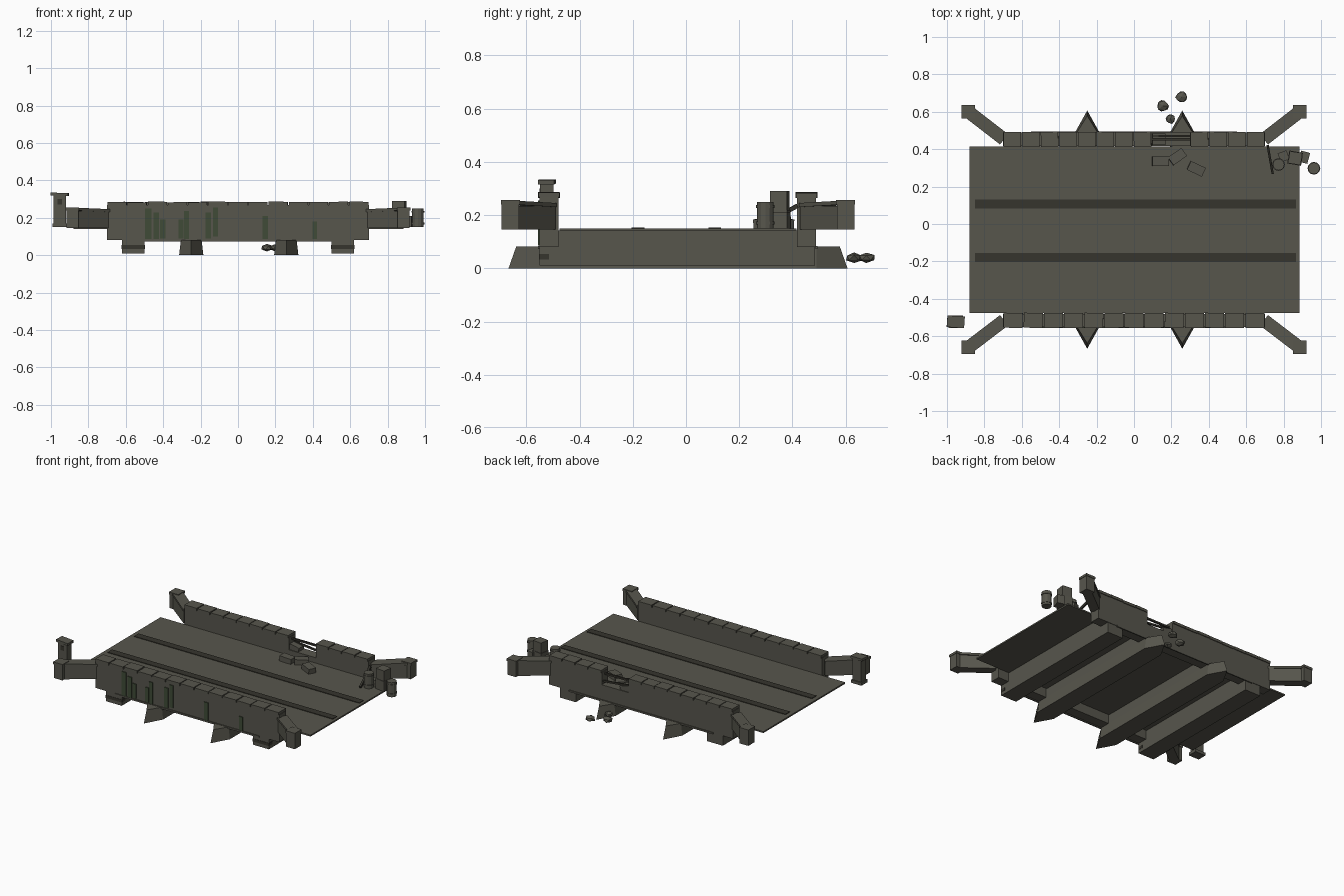
import bpy, bmesh, math, random
from mathutils import Vector, Matrix

random.seed(4)
if "Cube" in bpy.data.objects:
    bpy.data.objects.remove(bpy.data.objects["Cube"])


def material(name, rgb):
    m = bpy.data.materials.new(name)
    m.use_nodes = True
    m.diffuse_color = (*rgb, 1)
    m.node_tree.nodes["Principled BSDF"].inputs["Base Color"].default_value = (*rgb, 1)
    return m


STONE = material("weathered stone", (0.095, 0.092, 0.073))
DARK = material("dark groove", (0.037, 0.035, 0.027))
MOSS = material("moss green", (0.05, 0.07, 0.038))


def finish(name, bm, mat):
    bmesh.ops.recalc_face_normals(bm, faces=bm.faces)
    mesh = bpy.data.meshes.new(name)
    bm.to_mesh(mesh)
    bm.free()
    mesh.materials.append(mat)
    ob = bpy.data.objects.new(name, mesh)
    bpy.context.collection.objects.link(ob)
    return ob


def span(name, x, y, z, mat=STONE):
    """Box filling three (low, high) ranges."""
    size = [b - a for a, b in (x, y, z)]
    mid = [(a + b) / 2 for a, b in (x, y, z)]
    bm = bmesh.new()
    bmesh.ops.create_cube(bm, size=1, matrix=Matrix.Translation(mid) @ Matrix.Diagonal((*size, 1)))
    return finish(name, bm, mat)


def block(name, centre, size, turn=0, tilt=0, mat=STONE):
    """Box turned about z and tilted about its own y."""
    bm = bmesh.new()
    rot = Matrix.Rotation(math.radians(turn), 4, 'Z') @ Matrix.Rotation(math.radians(tilt), 4, 'Y')
    bmesh.ops.create_cube(bm, size=1, matrix=Matrix.Translation(centre) @ rot @ Matrix.Diagonal((*size, 1)))
    return finish(name, bm, mat)


def loft(name, low, high, z0, z1):
    """Solid between two matching outlines."""
    bm = bmesh.new()
    a = [bm.verts.new((*p, z0)) for p in low]
    b = [bm.verts.new((*p, z1)) for p in high]
    bm.faces.new(a)
    bm.faces.new(b)
    n = len(a)
    for i in range(n):
        j = (i + 1) % n
        bm.faces.new((a[i], a[j], b[j], b[i]))
    return finish(name, bm, STONE)


# Deck with two wheel grooves
DECK = 0.15
MID = -0.03
span("deck", (-0.88, 0.885), (-0.475, 0.415), (0.14, DECK))
for y in (-0.18, 0.108):
    span("deck_groove", (-0.85, 0.865), (y - 0.024, y + 0.024), (DECK, 0.154), DARK)

# Abutments with dark drain plates
for s in (-1, 1):
    x = sorted((s * 0.5, s * 0.62))
    span("abutment", x, (-0.55, 0.485), (0.01, 0.142))
    span("abutment_band", (x[0] - 0.002, x[1] + 0.002), (-0.552, -0.515), (0.033, 0.053), DARK)

# Piers with pointed cutwaters
for px in (-0.25, 0.258):
    def hull(w, tip):
        return [(px - w, MID - 0.52), (px, MID - tip), (px + w, MID - 0.52),
                (px + w, MID + 0.52), (px, MID + tip), (px - w, MID + 0.52)]
    loft("pier_cutwater", hull(0.065, 0.637), hull(0.055, 0.608), 0, 0.082)
    span("pier_body", (px - 0.055, px + 0.055), (-0.5, 0.44), (0.08, 0.142))

# Parapets; the back one has a breach
GAP = (0.095, 0.3)


def coping(x0, x1, y, count):
    step = (x1 - x0) / count
    for i in range(count):
        block("coping_stone", (x0 + (i + 0.5) * step, y, 0.275 + random.uniform(-0.002, 0.002)),
              (step - 0.006, 0.08, 0.018), random.uniform(-1, 1), random.uniform(-0.6, 0.6))


FRONT, BACK = -0.515, 0.453
span("front_parapet", (-0.7, 0.7), (FRONT - 0.035, FRONT + 0.035), (0.08, 0.268))
coping(-0.7, 0.7, FRONT, 13)
for x0, x1, count in ((-0.7, GAP[0], 8), (GAP[1], 0.7, 4)):
    span("back_parapet", (x0, x1), (BACK - 0.035, BACK + 0.035), (0.08, 0.268))
    coping(x0, x1, BACK, count)
span("breach_base", GAP, (BACK - 0.035, BACK + 0.035), (0.08, 0.185))
block("breach_stub", (0.13, BACK, 0.2), (0.07, 0.06, 0.04), 0, 12)
span("breach_rail", GAP, (BACK - 0.006, BACK + 0.006), (0.245, 0.257), DARK)
block("breach_fallen_rail", (0.2, BACK + 0.017, 0.215), (0.2, 0.01, 0.012), 0, 6, DARK)
for y in (FRONT - 0.037, BACK + 0.037):
    span("string_course", (-0.55, 0.55), (y - 0.004, y + 0.004), (0.073, 0.084))

# Splayed wing walls ending in posts
for sx in (-1, 1):
    for sy, wall_y in ((-1, FRONT), (1, BACK)):
        a = Vector((sx * 0.695, wall_y))
        b = Vector((sx * 0.885, MID + sy * 0.63))
        d = b - a
        mid = (a + b) / 2
        turn = math.degrees(math.atan2(d.y, d.x))
        block("wing_wall", (*mid, 0.19), (d.length, 0.06, 0.09), turn)
        block("wing_coping", (*mid, 0.242), (d.length, 0.07, 0.015), turn, -2)
        span("wing_post", (b.x - 0.033, b.x + 0.033), (b.y - 0.033, b.y + 0.033), (0.145, 0.242))
        span("post_cap", (b.x - 0.036, b.x + 0.036), (b.y - 0.036, b.y + 0.036), (0.24, 0.256))

# Free-standing marker pillar
block("marker_base", (-0.953, -0.523, 0.16), (0.08, 0.065, 0.02))
block("marker_pillar", (-0.953, -0.523, 0.235), (0.065, 0.05, 0.17))
block("marker_cap", (-0.953, -0.523, 0.325), (0.093, 0.062, 0.016), -4, 2)
block("marker_niche", (-0.953, -0.549, 0.285), (0.025, 0.004, 0.03), mat=DARK)

# Moss streaks on the front: centre x, width, bottom, top
for x, w, z0, z1 in ((-0.48, 0.033, 0.085, 0.25), (-0.437, 0.03, 0.085, 0.228), (-0.402, 0.028, 0.09, 0.19),
                     (-0.305, 0.026, 0.09, 0.19), (-0.275, 0.026, 0.085, 0.235), (-0.16, 0.03, 0.09, 0.228),
                     (-0.12, 0.028, 0.1, 0.255), (0.145, 0.03, 0.085, 0.208), (0.41, 0.026, 0.085, 0.18)):
    span("moss_streak", (x - w / 2, x + w / 2), (-0.556, -0.55), (z0, z1), MOSS)

# Fallen blocks on the deck
for x, y, turn in ((0.142, 0.335, 0), (0.232, 0.36, 35), (0.333, 0.295, -25)):
    block("fallen_block", (x, y, 0.168), (0.088, 0.052, 0.036), turn, 3)

# Boulders below the breach
for x, y, r in ((0.155, 0.632, 0.033), (0.195, 0.563, 0.03), (0.255, 0.678, 0.036)):
    bm = bmesh.new()
    bmesh.ops.create_icosphere(bm, subdivisions=1, radius=r)
    for v in bm.verts:
        v.co *= random.uniform(0.85, 1.1)
        v.co.z *= 0.6
    bmesh.ops.translate(bm, verts=bm.verts, vec=(x, y, 0.04))
    finish("boulder", bm, STONE)

# Crates, barrels and a leaning plank
block("lower_crate", (0.862, 0.352, 0.185), (0.075, 0.07, 0.07), -10)
block("upper_crate", (0.862, 0.352, 0.255), (0.068, 0.065, 0.07), -8)
block("side_crate", (0.91, 0.357, 0.18), (0.05, 0.06, 0.06), -15)
block("small_crate", (0.8, 0.362, 0.172), (0.05, 0.05, 0.045), 20)
for x, y in ((0.773, 0.318), (0.962, 0.298)):
    for z, r, h in ((0.2, 0.031, 0.1), (0.17, 0.034, 0.01), (0.232, 0.034, 0.01)):
        bm = bmesh.new()
        bmesh.ops.create_cone(bm, cap_ends=True, segments=12, radius1=r, radius2=r, depth=h,
                              matrix=Matrix.Translation((x, y, z)))
        finish("barrel_hoop" if h < 0.05 else "barrel", bm, STONE)
block("leaning_plank", (0.728, 0.345, 0.195), (0.17, 0.012, 0.016), -80, 28, DARK)
